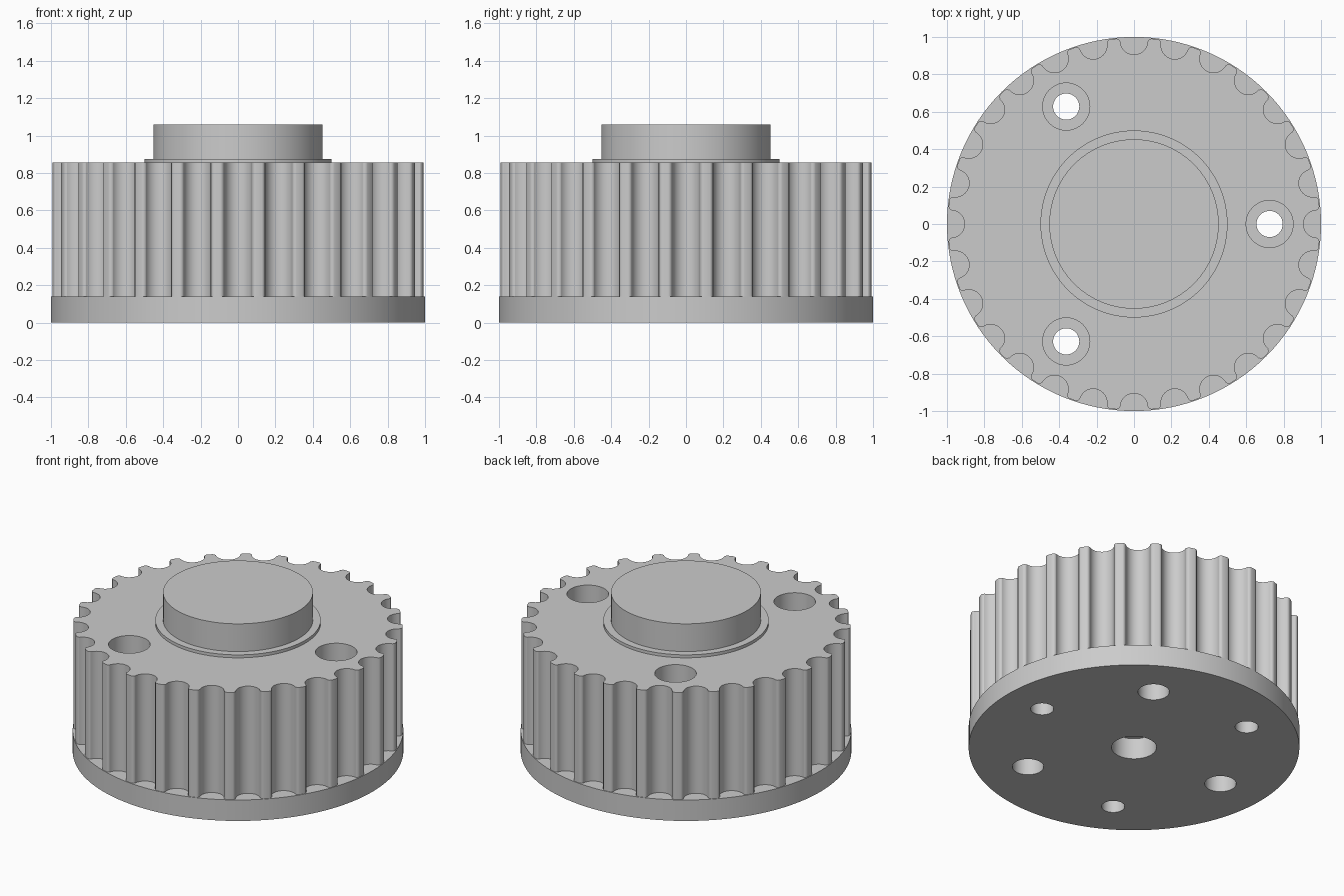
import bpy, bmesh, math

if "Cube" in bpy.data.objects:
    bpy.data.objects.remove(bpy.data.objects["Cube"])

TEETH = 28
PLATE_TOP, GEAR_TOP, COLLAR_TOP, HUB_TOP = 0.14, 0.855, 0.875, 1.06

gray = bpy.data.materials.new("light_gray")
gray.diffuse_color = (0.6, 0.6, 0.6, 1)
gray.use_nodes = True
gray.node_tree.nodes["Principled BSDF"].inputs["Base Color"].default_value = gray.diffuse_color


def prism(name, outline, z0, z1):
    """Extrude a closed xy outline between two heights."""
    bm = bmesh.new()
    low = [bm.verts.new((x, y, z0)) for x, y in outline]
    face = bm.faces.new(low)
    top = bmesh.ops.extrude_face_region(bm, geom=[face])["geom"]
    for v in top:
        if isinstance(v, bmesh.types.BMVert):
            v.co.z = z1
    bmesh.ops.recalc_face_normals(bm, faces=bm.faces)
    mesh = bpy.data.meshes.new(name)
    bm.to_mesh(mesh)
    bm.free()
    mesh.materials.append(gray)
    obj = bpy.data.objects.new(name, mesh)
    bpy.context.collection.objects.link(obj)
    return obj


def circle(radius, n=96, dist=0.0, deg=0.0):
    cx, cy = dist * math.cos(math.radians(deg)), dist * math.sin(math.radians(deg))
    return [(cx + radius * math.cos(2 * math.pi * i / n),
             cy + radius * math.sin(2 * math.pi * i / n)) for i in range(n)]


def drill(obj, radius, dist, deg, z0, z1):
    cutter = prism("hole_cutter", circle(radius, 40, dist, deg), z0, z1)
    mod = obj.modifiers.new("hole", 'BOOLEAN')
    mod.operation, mod.solver, mod.object = 'DIFFERENCE', 'EXACT', cutter
    bpy.context.view_layer.objects.active = obj
    bpy.ops.object.modifier_apply(modifier=mod.name)
    bpy.data.objects.remove(cutter, do_unlink=True)


def smooth(obj):
    bpy.ops.object.select_all(action='DESELECT')
    obj.select_set(True)
    bpy.context.view_layer.objects.active = obj
    bpy.ops.object.shade_smooth_by_angle(angle=math.radians(35))


def toothed_outline():
    """Round grooves with rounded tooth corners, repeated around the axis."""
    groove, centre, tip, fillet = 0.074, 0.98, 0.995, 0.021
    half = [(groove * math.sin(math.radians(a)), centre - groove * math.cos(math.radians(a)))
            for a in range(0, 91, 10)]
    fx, fy = groove + fillet, tip - 0.004 - fillet
    half += [(fx - fillet * math.cos(math.radians(a)), fy + fillet * math.sin(math.radians(a)))
             for a in range(0, 91, 18)]
    unit = [(-t, r) for t, r in reversed(half[1:])] + half
    pitch = 2 * math.pi / TEETH
    unit.append((tip * math.sin(pitch / 2), tip * math.cos(pitch / 2)))  # crest middle
    pts = []
    for k in range(TEETH):
        c, s = math.cos(k * pitch), math.sin(k * pitch)
        pts += [(r * c - t * s, r * s + t * c) for t, r in unit]
    return pts


# Base plate with centre bore, screw holes and larger pin holes
plate = prism("base_plate", circle(1.0, 128), 0, PLATE_TOP)
drill(plate, 0.136, 0, 0, -0.1, 0.3)
for deg in (0, 120, 240):
    drill(plate, 0.07, 0.725, deg, -0.1, 0.3)
    drill(plate, 0.095, 0.682, deg + 60, -0.1, 0.3)

# Toothed body with wide screw wells
gear = prism("toothed_body", toothed_outline(), PLATE_TOP, GEAR_TOP)
for deg in (0, 120, 240):
    drill(gear, 0.126, 0.725, deg, 0.0, 1.0)

# Raised collar and hub
collar = prism("collar", circle(0.5), GEAR_TOP, COLLAR_TOP)
hub = prism("hub", circle(0.453), COLLAR_TOP, HUB_TOP)

for part in (plate, gear, collar, hub):
    smooth(part)
